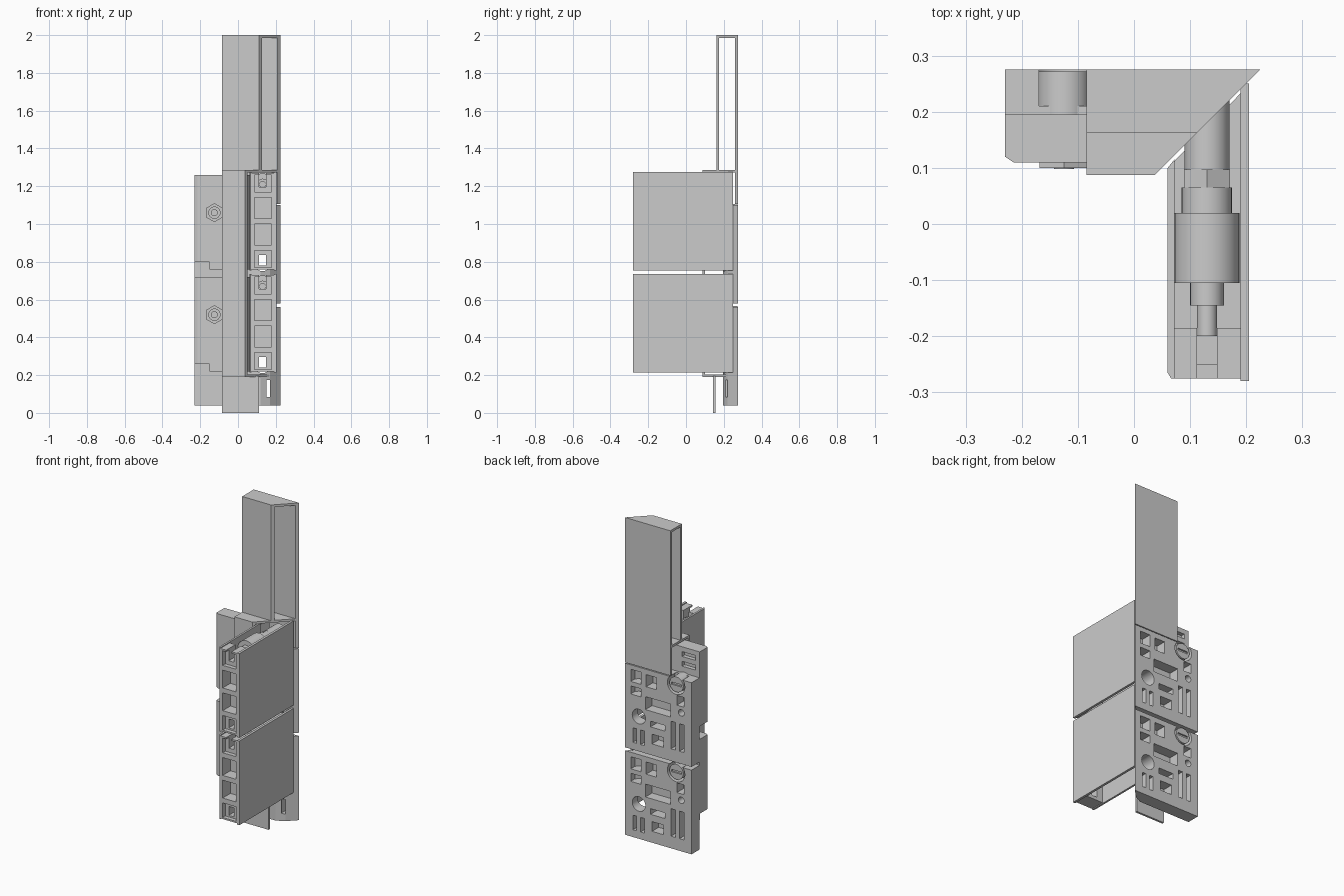
import bpy, bmesh, math
from mathutils import Matrix, Vector

default = bpy.data.objects.get("Cube")
if default:
    bpy.data.objects.remove(default, do_unlink=True)

PITCH = 0.54


def finish(name, bm):
    bmesh.ops.recalc_face_normals(bm, faces=bm.faces)
    mesh = bpy.data.meshes.new(name)
    bm.to_mesh(mesh)
    bm.free()
    ob = bpy.data.objects.new(name, mesh)
    bpy.context.collection.objects.link(ob)
    return ob


def prism(name, outline, z0, z1):
    """Extrude an xy outline from z0 to z1."""
    bm = bmesh.new()
    face = bm.faces.new([bm.verts.new((x, y, z0)) for x, y in outline])
    top = bmesh.ops.extrude_face_region(bm, geom=[face])["geom"]
    bmesh.ops.translate(bm, vec=(0, 0, z1 - z0),
                        verts=[v for v in top if isinstance(v, bmesh.types.BMVert)])
    return finish(name, bm)


def box(name, x0, x1, y0, y1, z0, z1):
    return prism(name, [(x0, y0), (x1, y0), (x1, y1), (x0, y1)], z0, z1)


def rod(name, x, z, y0, y1, r, sides=24):
    """Cylinder lying along y."""
    bm = bmesh.new()
    place = Matrix.Translation((x, (y0 + y1) / 2, z)) @ Matrix.Rotation(math.pi / 2, 4, 'X')
    bmesh.ops.create_cone(bm, cap_ends=True, segments=sides, radius1=r, radius2=r,
                          depth=y1 - y0, matrix=place)
    ob = finish(name, bm)
    if sides > 8:
        activate(ob)
        bpy.ops.object.shade_smooth_by_angle(angle=math.radians(35))
    return ob


def activate(ob):
    bpy.ops.object.select_all(action='DESELECT')
    ob.select_set(True)
    bpy.context.view_layer.objects.active = ob


def cut(ob, cutters):
    """Subtract the cutters, then discard them."""
    for c in cutters:
        c.hide_render = True
        mod = ob.modifiers.new("Cut", 'BOOLEAN')
        mod.operation, mod.solver, mod.object = 'DIFFERENCE', 'EXACT', c
    activate(ob)
    for mod in list(ob.modifiers):
        bpy.ops.object.modifier_apply(modifier=mod.name)
    for c in cutters:
        bpy.data.objects.remove(c, do_unlink=True)


def mitre(y):
    """x of the diagonal corner joint at depth y."""
    return y - 0.05


def slab(name, y0, y1, z0, z1, x0=-0.085):
    return prism(name, [(x0, y0), (mitre(y0), y0), (mitre(y1), y1), (x0, y1)], z0, z1)


# Rear pocket pattern: x, height, width, tall
POCKETS = [
    (0.15, 0.455, 0.07, 0.075), (0.045, 0.45, 0.07, 0.075), (0.15, 0.365, 0.07, 0.05),
    (-0.155, 0.385, 0.05, 0.06), (0.0, 0.31, 0.17, 0.08), (0.0, 0.19, 0.1, 0.035),
    (0.158, 0.09, 0.025, 0.09), (0.105, 0.09, 0.025, 0.09), (0.0, 0.1, 0.08, 0.06),
    (-0.105, 0.16, 0.03, 0.17), (-0.163, 0.16, 0.03, 0.17),
]


def back_module(base, label):
    # Rear plate with pockets, a through hole and a screw recess
    plate = prism("back_plate_" + label,
                  [(-0.23, 0.195), (0.12, 0.195), (0.17, 0.22), (0.225, 0.275), (-0.23, 0.275)],
                  base, base + 0.52)
    cutters = [box("pocket_cutter", x - w / 2, x + w / 2, 0.21, 0.3,
                   base + z - h / 2, base + z + h / 2) for x, z, w, h in POCKETS]
    cutters.append(rod("hole_cutter", 0.13, base + 0.215, 0.15, 0.3, 0.045))
    cutters.append(rod("pin_cutter", -0.16, base + 0.315, 0.21, 0.3, 0.02))
    cutters.append(rod("screw_cutter", -0.125, base + 0.48, 0.21, 0.3, 0.06))
    cut(plate, cutters)

    # Front strip, with a stepped lower edge and slots behind its top
    strip = prism("front_strip_" + label,
                  [(-0.23, 0.12), (-0.215, 0.11), (0.05, 0.11), (0.08, 0.195), (-0.23, 0.195)],
                  base + 0.18, base + 0.68)
    cut(strip, [box("step_cutter", -0.3, -0.15, 0.05, 0.194, base + 0.1, base + 0.22)]
        + [box("slot_cutter", -0.2, -0.11, 0.17, 0.25, base + z, base + z + 0.03)
           for z in (0.56, 0.62)])

    # Clamping screw and nut
    z = base + 0.48
    screw = rod("screw_" + label, -0.125, z, 0.195, 0.272, 0.047)
    cut(screw, [box("drive_cutter", -0.16, -0.09, 0.262, 0.29, z - 0.007, z + 0.007)])
    nut = rod("nut_" + label, -0.125, z, 0.1, 0.112, 0.05, 6)
    cut(nut, [rod("bore_cutter", -0.125, z, 0.05, 0.109, 0.03)])
    rod("screw_tip_" + label, -0.125, z, 0.098, 0.112, 0.018)


def side_module(base, label):
    top = base + 0.52
    mid = 0.13
    # Outer and inner walls
    box("outer_panel_" + label, 0.19, 0.205, -0.28, 0.25, base, top)
    prism("inner_wall_" + label,
          [(0.06, -0.265), (0.066, -0.275), (0.072, -0.275), (0.072, 0.115), (0.06, 0.1)],
          base, top)

    # Front block with open cells and end slots
    block = box("cell_block_" + label, 0.07, 0.192, -0.275, -0.185, base + 0.005, top - 0.005)
    cutters = [box("cell_cutter", 0.088, 0.178, -0.3, -0.2, base + z - 0.055, base + z + 0.055)
               for z in (0.19, 0.33)]
    for z0, z1 in ((0.025, 0.08), (0.44, 0.54)):
        cutters.append(box("slot_cutter", mid - 0.018, mid + 0.018, -0.3, -0.15,
                           base + z0, base + z1))
    for z in (0.06, 0.46):
        cutters.append(box("recess_cutter", 0.088, 0.178, -0.3, -0.25,
                           base + z - 0.045, base + z + 0.045))
    cut(block, cutters)

    # Solid core, mitred towards the corner
    prism("core_" + label, [(0.07, -0.19), (0.192, -0.19), (0.192, 0.235), (0.07, 0.11)],
          base + 0.11, base + 0.41)

    # Adjusting spindle lying in the open top channel
    z = top - 0.065
    for part, y0, y1, r, sides in (
            ("spindle_tip", -0.2, -0.145, 0.018, 24), ("spindle_neck", -0.145, -0.1, 0.03, 24),
            ("spindle_drum", -0.105, 0.02, 0.058, 32), ("spindle_collar", 0.02, 0.065, 0.045, 24),
            ("spindle_nut", 0.065, 0.097, 0.047, 6), ("spindle_shaft", 0.097, 0.22, 0.04, 24)):
        rod(part + "_" + label, mid, z, y0, y1, r, sides)


for i, label in enumerate(("lower", "upper")):
    back_module(0.04 + i * PITCH, label)
    side_module(0.215 + i * PITCH, label)

# Corner cover: front wall with end caps
slab("cover_front", 0.087, 0.1, 0.19, 1.285)
slab("cover_top", 0.087, 0.245, 1.272, 1.285)
slab("cover_bottom", 0.087, 0.215, 0.19, 0.203)
box("bottom_tab", -0.085, 0.11, 0.142, 0.155, 0, 0.195)

# Tall open-ended sleeve with a mitred end
slab("sleeve_front", 0.162, 0.176, 1.28, 2.0)
slab("sleeve_back", 0.26, 0.275, 1.105, 2.0)
slab("sleeve_top", 0.162, 0.275, 1.986, 2.0)
slab("sleeve_floor", 0.162, 0.275, 1.272, 1.286)
